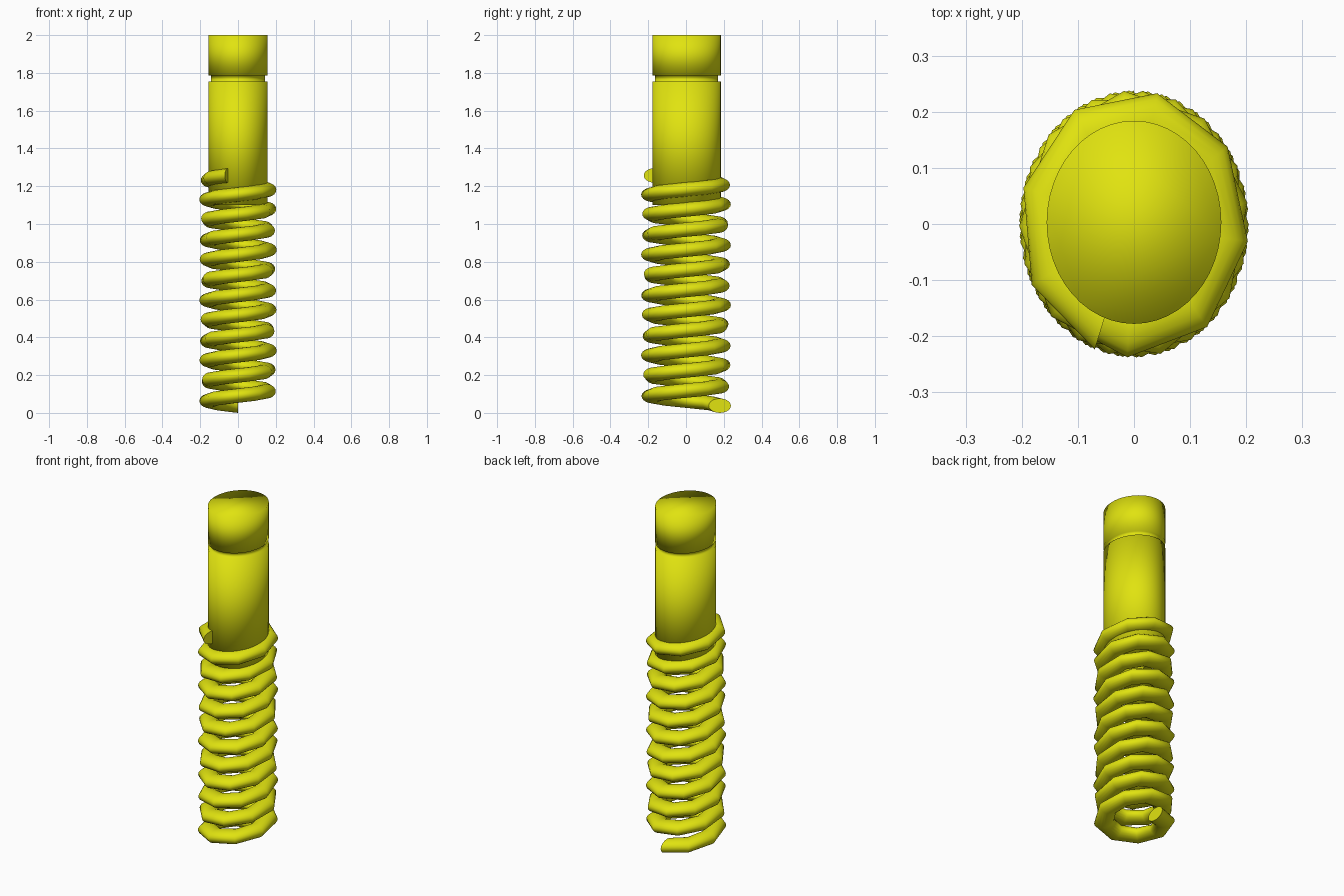
import bpy, bmesh
from math import sin, cos, pi, radians

if "Cube" in bpy.data.objects:
    bpy.data.objects.remove(bpy.data.objects["Cube"])

RX = 0.86  # the whole part is slightly narrower in x than in y

mat = bpy.data.materials.new("yellow")
mat.diffuse_color = (0.75, 0.77, 0.005, 1)
mat.use_nodes = True
mat.node_tree.nodes["Principled BSDF"].inputs["Base Color"].default_value = mat.diffuse_color


def loft(name, rings, angle=None):
    """Skin a list of closed rings and cap both ends."""
    bm = bmesh.new()
    loops = [[bm.verts.new(p) for p in ring] for ring in rings]
    n = len(loops[0])
    for a, b in zip(loops, loops[1:]):
        for i in range(n):
            j = (i + 1) % n
            bm.faces.new((a[i], a[j], b[j], b[i]))
    bm.faces.new(loops[0][::-1])
    bm.faces.new(loops[-1])
    bmesh.ops.recalc_face_normals(bm, faces=bm.faces)
    me = bpy.data.meshes.new(name)
    bm.to_mesh(me)
    bm.free()
    ob = bpy.data.objects.new(name, me)
    bpy.context.collection.objects.link(ob)
    me.materials.append(mat)
    bpy.ops.object.select_all(action='DESELECT')
    ob.select_set(True)
    bpy.context.view_layer.objects.active = ob
    if angle:
        bpy.ops.object.shade_smooth_by_angle(angle=radians(angle))
    else:
        bpy.ops.object.shade_smooth()
    return ob


def oval(r, z, n=48):
    return [(RX * r * cos(2 * pi * i / n), 0.003 + r * sin(2 * pi * i / n), z)
            for i in range(n)]


# Shaft with a shallow groove below its head
profile = [(0.181, 1.10), (0.181, 1.755), (0.167, 1.755),
           (0.167, 1.785), (0.181, 1.785), (0.181, 2.0)]
loft("shaft", [oval(r, z) for r, z in profile])

# Coil spring: coarse helix, oval wire section, starting at the back
STEPS, SIDES = 96, 20
TOTAL = radians(11 * 360 + 160)
Z0, Z1 = 0.038, 1.257
rings = []
for k in range(STEPS + 1):
    t = k / STEPS
    a = pi / 2 + TOTAL * t
    z = Z0 + (Z1 - Z0) * t
    ring = []
    for s in range(SIDES):
        b = 2 * pi * s / SIDES
        r = 0.179 + 0.059 * cos(b)
        ring.append((RX * r * cos(a), r * sin(a), z + 0.038 * sin(b)))
    rings.append(ring)
loft("coil_spring", rings, 60)
